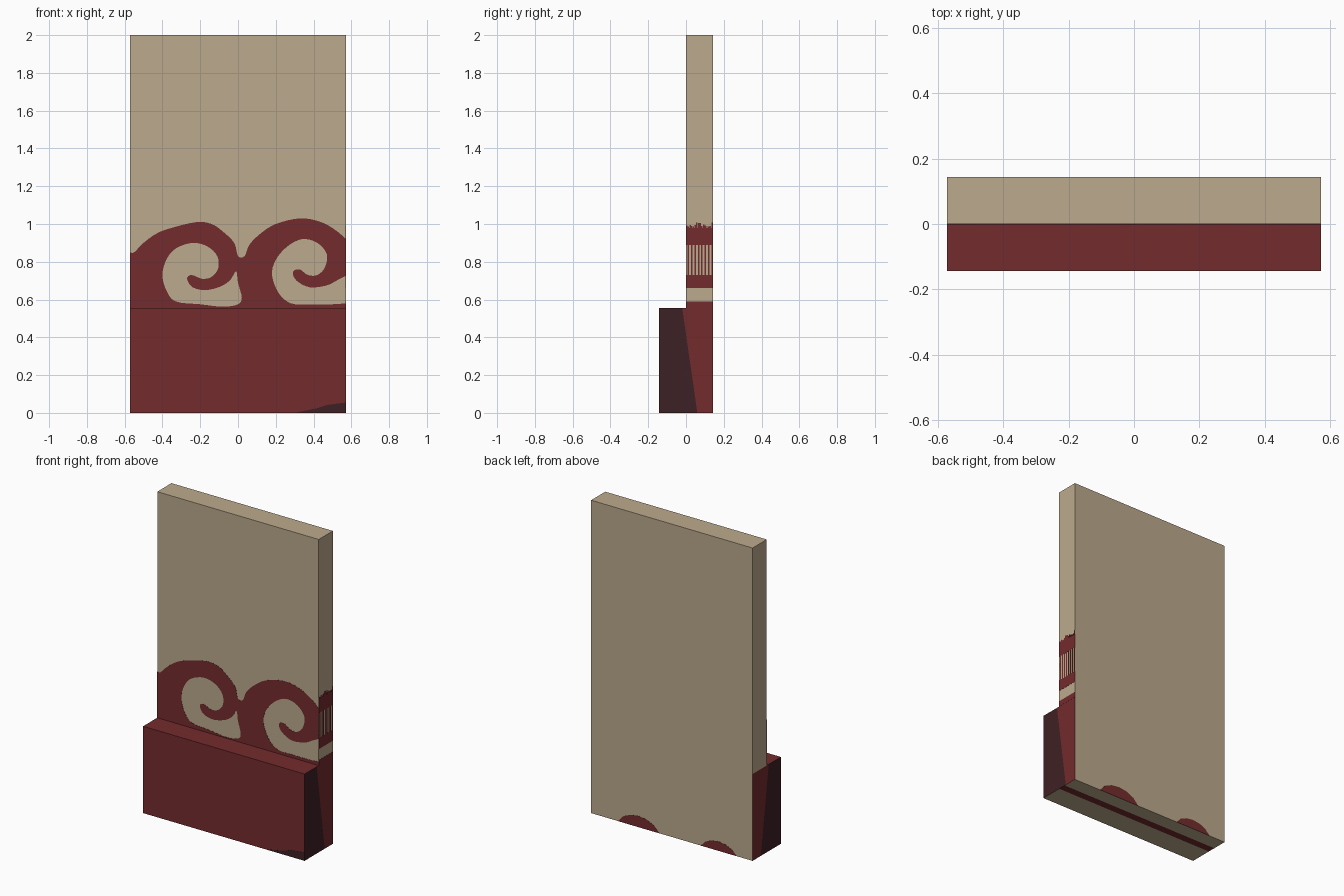
import bpy, bmesh, random
from math import pi
from mathutils import Vector, Matrix, Euler
from mathutils.geometry import interpolate_bezier

if "Cube" in bpy.data.objects:
    bpy.data.objects.remove(bpy.data.objects["Cube"])

random.seed(4)
W, D, H, LEDGE = 0.571, 0.143, 2.0, 0.555   # half width, half depth, height, ledge height


def material(name, rgb):
    m = bpy.data.materials.new(name)
    m.diffuse_color = (*rgb, 1)
    m.use_nodes = True
    m.node_tree.nodes["Principled BSDF"].inputs["Base Color"].default_value = m.diffuse_color
    return m


TAN = material("tan plaster", (0.503, 0.402, 0.266))
RED = material("deep red", (0.174, 0.025, 0.026))
DARK = material("dark maroon", (0.048, 0.015, 0.018))


def smooth(points, steps=5):
    """Round an outline, keeping corners on the panel edges and base lines sharp."""
    pts = [Vector((x, z, 0)) for x, z in points]
    n, out = len(pts), []
    sharp = [abs(p.x) > 0.57 or abs(p.y - LEDGE) < 1e-4 or p.y < 1e-4 for p in pts]
    for i in range(n):
        a, p, q, b = (pts[(i + k) % n] for k in (-1, 0, 1, 2))
        mp = (q - p) if sharp[i] else (q - a) / 2
        mq = (q - p) if sharp[(i + 1) % n] else (b - p) / 2
        out += interpolate_bezier(p, p + mp / 3, q - mq / 3, q, steps)[:-1]
    return [(v.x, v.y) for v in out]


def plate(name, outlines, mat, rot, loc):
    """Very thin painted plate from closed outlines (inner ones become holes)."""
    cu = bpy.data.curves.new(name + "_outline", 'CURVE')
    cu.dimensions, cu.fill_mode, cu.extrude = '2D', 'BOTH', 0.001
    for line in outlines:
        s = cu.splines.new('POLY')
        s.points.add(len(line) - 1)
        for p, (u, v) in zip(s.points, line):
            p.co = (u, v, 0, 1)
        s.use_cyclic_u = True
    tmp = bpy.data.objects.new(name + "_tmp", cu)
    bpy.context.collection.objects.link(tmp)
    dg = bpy.context.evaluated_depsgraph_get()
    me = bpy.data.meshes.new_from_object(tmp.evaluated_get(dg))
    bpy.data.objects.remove(tmp)
    me.transform(Matrix.Translation(loc) @ Euler(rot).to_matrix().to_4x4())
    me.shade_flat()
    me.materials.clear()
    me.materials.append(mat)
    ob = bpy.data.objects.new(name, me)
    bpy.context.collection.objects.link(ob)
    return ob


FRONT, BACK, RIGHT = (pi / 2, 0, 0), (pi / 2, 0, pi), (pi / 2, 0, pi / 2)

# wall with front ledge: one stepped profile pulled across the width
profile = [(-D, 0), (D, 0), (D, H), (0, H), (0, LEDGE), (-D, LEDGE)]
bm = bmesh.new()
face = bm.faces.new([bm.verts.new((-W, y, z)) for y, z in profile])
ext = bmesh.ops.extrude_face_region(bm, geom=[face])
bmesh.ops.translate(bm, vec=(2 * W, 0, 0),
                    verts=[g for g in ext["geom"] if isinstance(g, bmesh.types.BMVert)])
bmesh.ops.recalc_face_normals(bm, faces=bm.faces)


def cut(co, no, test=lambda f: True):
    faces = [f for f in bm.faces if test(f)]
    geom = set(faces) | {e for f in faces for e in f.edges} | {v for f in faces for v in f.verts}
    bmesh.ops.bisect_plane(bm, geom=list(geom), plane_co=co, plane_no=no)


def is_end(f):
    return abs(f.normal.x) > 0.9


cut((0, 0, LEDGE), (0, 0, 1), is_end)
SLANT = Vector((0, LEDGE, 0.08))
cut((0, 0.06, 0), SLANT, lambda f: is_end(f) and f.calc_center_median().z < LEDGE)
for y in (0.0, 0.05):                      # red strip under the wall
    cut((0, y, 0), (0, 1, 0), lambda f: f.normal.z < -0.9)

for f in bm.faces:
    c, n = f.calc_center_median(), f.normal
    if is_end(f) and c.z < LEDGE:
        f.material_index = 2 if (c - Vector((0, 0.06, 0))).dot(Vector((0, SLANT.y, SLANT.z))) < 0 else 1
    elif n.z < -0.9:
        f.material_index = 1 if 0 < c.y < 0.05 else 0
    elif c.y < -0.01 and c.z <= LEDGE + 0.001:
        f.material_index = 1               # ledge front and top
me = bpy.data.meshes.new("wall_with_ledge")
bm.to_mesh(me)
bm.free()
for m in (TAN, RED, DARK):
    me.materials.append(m)
bpy.context.collection.objects.link(bpy.data.objects.new("wall_with_ledge", me))

# painted wave scrolls: outer outline runs into the right curl, left curl is a hole
crest = [(-W, LEDGE), (-W, 0.85), (-0.55, 0.85), (-0.5, 0.90), (-0.43, 0.95), (-0.35, 0.98),
         (-0.22, 1.01), (-0.14, 1.0), (-0.08, 0.96), (-0.02, 0.90), (0.0, 0.83), (0.035, 0.83),
         (0.06, 0.89), (0.12, 0.95), (0.2, 1.0), (0.33, 1.03), (0.44, 1.01), (0.52, 0.965), (W, 0.92)]
right_curl = [(W, 0.725), (0.53, 0.705), (0.47, 0.675), (0.38, 0.665), (0.31, 0.70), (0.29, 0.745),
              (0.325, 0.76), (0.37, 0.73), (0.42, 0.73), (0.46, 0.77), (0.47, 0.84), (0.42, 0.90),
              (0.34, 0.92), (0.26, 0.88), (0.20, 0.81), (0.18, 0.73), (0.215, 0.635), (0.28, 0.58),
              (0.38, 0.575), (0.5, 0.575), (W, 0.58), (W, LEDGE)]
left_curl = [(-0.33, 0.59), (-0.38, 0.65), (-0.40, 0.73), (-0.38, 0.81), (-0.33, 0.87), (-0.24, 0.90),
             (-0.16, 0.88), (-0.11, 0.83), (-0.105, 0.765), (-0.14, 0.72), (-0.19, 0.71), (-0.245, 0.73),
             (-0.27, 0.71), (-0.24, 0.665), (-0.17, 0.65), (-0.09, 0.67), (-0.04, 0.705), (-0.01, 0.75),
             (0.0, 0.69), (0.02, 0.61), (0.0, 0.575), (-0.08, 0.562), (-0.2, 0.575)]
plate("wave_scrolls", [smooth(crest + right_curl), smooth(left_curl)], RED, FRONT, (0, 0, 0))

# dark worn corner on the ledge front
plate("worn_corner", [[(0.30, 0.001), (W, 0.001), (W, 0.055), (0.47, 0.042), (0.42, 0.025)]],
      DARK, FRONT, (0, -D, 0))

# red bumps low on the back (outline x is mirrored by the turn)
for name, cx, half, h in (("back_bump_right", -0.235, 0.145, 0.072), ("back_bump_left", 0.33, 0.125, 0.06)):
    arc = [(cx + half * k, h * (1 - k * k) ** 0.7) for k in (-1, -0.75, -0.4, 0, 0.4, 0.75, 1)]
    plate(name, [arc], RED, BACK, (0, D, 0))

# streaky bands on the right end of the wall
band = lambda z0, z1: [(0, z0), (D, z0), (D, z1), (0, z1)]
lines = [band(LEDGE, 0.59), band(0.66, 0.73), band(0.89, 0.98)]
n = 16
for i in range(n):
    y0, y1 = D * i / n, D * (i + 0.85) / n
    if i % 2:
        lines.append([(y0, 0.73), (y1, 0.73), (y1, 0.89), (y0, 0.89)])
    top = 0.98 + random.uniform(0.005, 0.03)
    lines.append([(y0, 0.98), (y1, 0.98), (y1, top), (y0, top)])
for i, line in enumerate(lines):
    plate(f"end_streak_{i}", [line], RED, RIGHT, (W, 0, 0))
